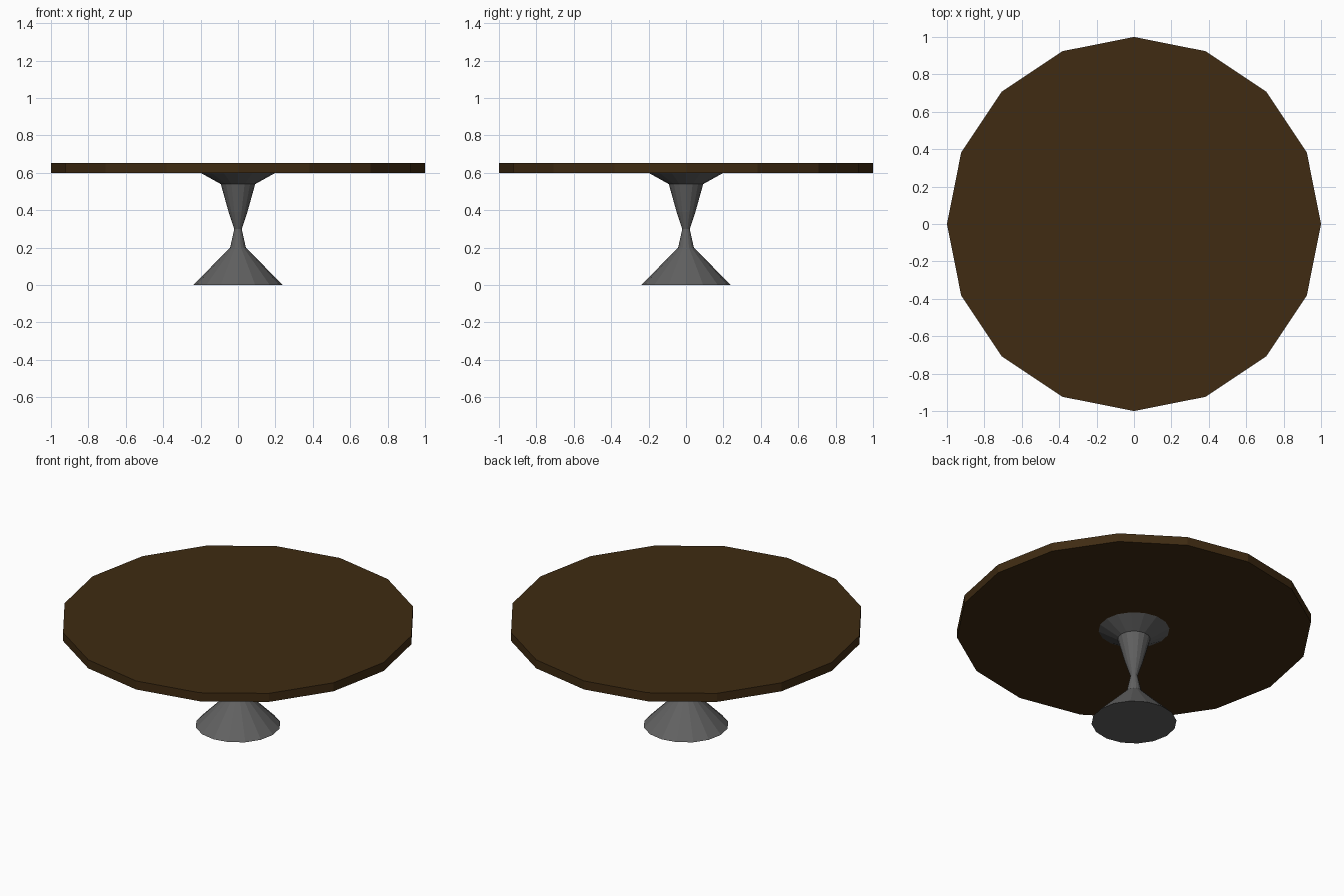
import bpy, bmesh, math

if "Cube" in bpy.data.objects:
    bpy.data.objects.remove(bpy.data.objects["Cube"])

SIDES = 16


def lathe(name, profile, color=None):
    """Flat-faced solid of revolution from (radius, height) points, capped at both ends."""
    bm = bmesh.new()
    rings = []
    for r, z in profile:
        rings.append([bm.verts.new((r * math.cos(a), r * math.sin(a), z))
                      for a in (2 * math.pi * i / SIDES for i in range(SIDES))])
    for low, high in zip(rings, rings[1:]):
        for i in range(SIDES):
            j = (i + 1) % SIDES
            bm.faces.new((low[i], low[j], high[j], high[i]))
    bm.faces.new(rings[0][::-1])
    bm.faces.new(rings[-1])
    mesh = bpy.data.meshes.new(name)
    bm.to_mesh(mesh)
    bm.free()
    if color:
        mat = bpy.data.materials.new(name + "_colour")
        mat.diffuse_color = color
        mat.use_nodes = True
        mat.node_tree.nodes["Principled BSDF"].inputs["Base Color"].default_value = mat.diffuse_color
        mesh.materials.append(mat)
    obj = bpy.data.objects.new(name, mesh)
    bpy.context.collection.objects.link(obj)
    return obj


# Round wooden top
lathe("table_top", [(1.0, 0.60), (1.0, 0.653)], (0.05, 0.024, 0.006, 1))

# Waisted pedestal: wide foot, narrow waist, flared collar under the top
lathe("pedestal", [(0.24, 0.0), (0.042, 0.20), (0.02, 0.30), (0.05, 0.39),
                   (0.092, 0.54), (0.20, 0.60)], (0.12, 0.12, 0.12, 1))
